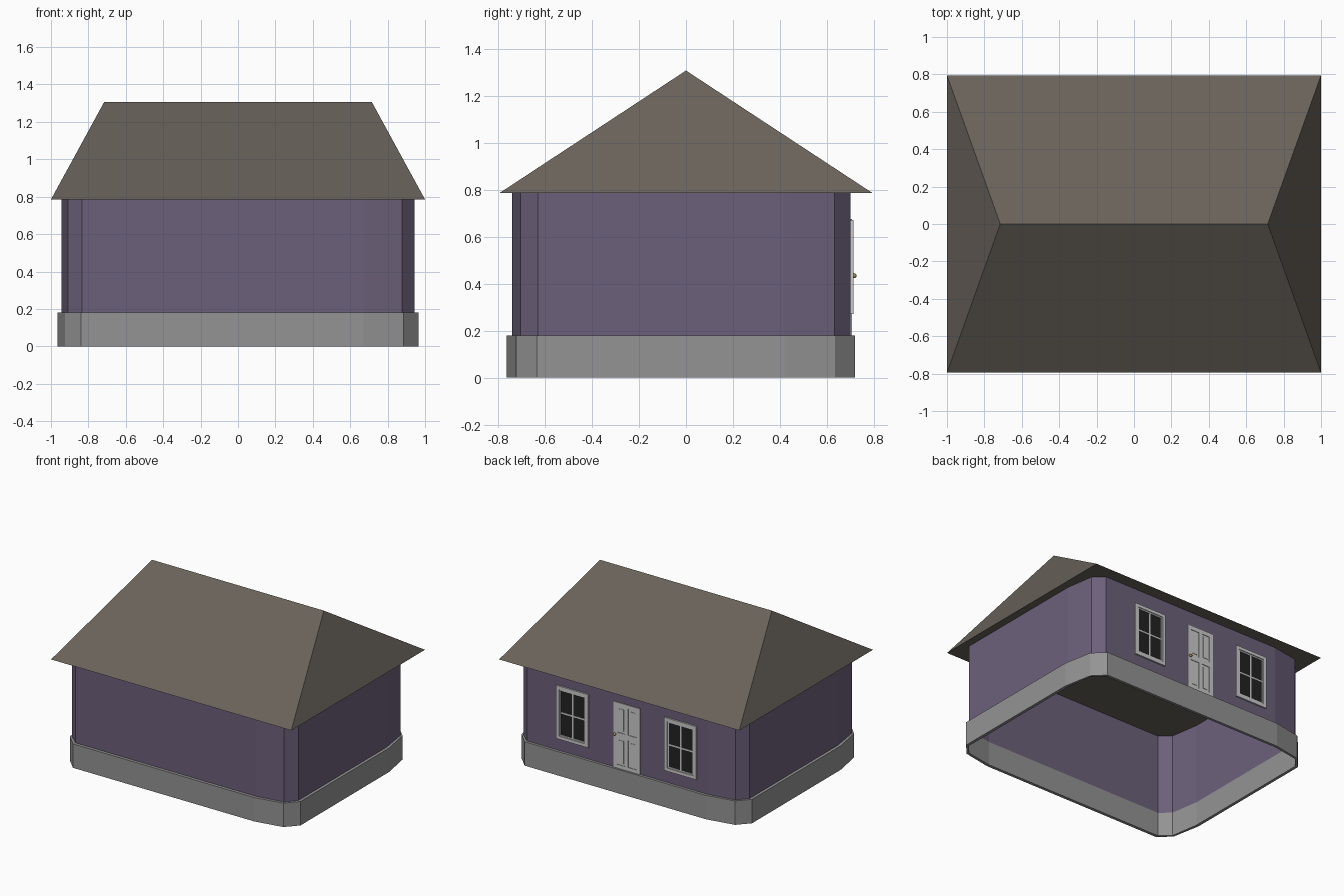
import bpy, bmesh
from mathutils import Vector

if "Cube" in bpy.data.objects:
    bpy.data.objects.remove(bpy.data.objects["Cube"])


def material(name, rgb):
    m = bpy.data.materials.new(name)
    m.diffuse_color = (*rgb, 1)
    m.use_nodes = True
    m.node_tree.nodes["Principled BSDF"].inputs["Base Color"].default_value = m.diffuse_color
    return m


WALL = material("violet_paint", (0.15, 0.118, 0.197))
ROOF = material("brown_shingle", (0.14, 0.122, 0.102))
STONE = material("stone", (0.295, 0.295, 0.295))
TRIM = material("pale_trim", (0.72, 0.72, 0.72))
GLASS = material("dark_glass", (0.016, 0.016, 0.016))
BRASS = material("brass", (0.35, 0.27, 0.06))


def finish(bm, name, mat=None):
    bmesh.ops.recalc_face_normals(bm, faces=bm.faces)
    me = bpy.data.meshes.new(name)
    bm.to_mesh(me)
    bm.free()
    ob = bpy.data.objects.new(name, me)
    bpy.context.collection.objects.link(ob)
    if mat:
        me.materials.append(mat)
    return ob


def add_box(bm, x0, x1, y0, y1, z0, z1):
    vs = bmesh.ops.create_cube(bm, size=1)["verts"]
    for v in vs:
        v.co = Vector(((x0 + x1) / 2 + v.co.x * (x1 - x0),
                       (y0 + y1) / 2 + v.co.y * (y1 - y0),
                       (z0 + z1) / 2 + v.co.z * (z1 - z0)))


def add_frame(bm, x0, x1, z0, z1, w, y0, y1):
    add_box(bm, x0, x0 + w, y0, y1, z0, z1)
    add_box(bm, x1 - w, x1, y0, y1, z0, z1)
    add_box(bm, x0 + w, x1 - w, y0, y1, z0, z0 + w)
    add_box(bm, x0 + w, x1 - w, y0, y1, z1 - w, z1)


def outline(half):
    # Half of the footprint, repeated by a half turn about its centre
    cy = half[0][1] + half[-1][1]
    return half + [(-x, cy - y) for x, y in half]


def add_strip(bm, a, b):
    n = len(a)
    for i in range(n):
        j = (i + 1) % n
        bm.faces.new((a[i], a[j], b[j], b[i]))


def ring(bm, pts, z):
    return [bm.verts.new((x, y, z)) for x, y in pts]


wall_pts = outline([(.67, -.74), (.878, -.705), (.943, -.63),
                    (.943, .42), (.91, .633), (.835, .70)])
base_pts = outline([(.67, -.763), (.885, -.723), (.965, -.635),
                    (.965, .42), (.925, .635), (.84, .72)])
EAVE, BASE, BACK = 0.785, 0.18, 0.70

# Walls: open shell
bm = bmesh.new()
add_strip(bm, ring(bm, wall_pts, BASE), ring(bm, wall_pts, EAVE))
finish(bm, "walls", WALL)

# Foundation: hollow band around the wall line
bm = bmesh.new()
loops = [ring(bm, p, z) for p, z in ((base_pts, 0), (base_pts, BASE),
                                     (wall_pts, BASE), (wall_pts, 0))]
for i in range(4):
    add_strip(bm, loops[i], loops[(i + 1) % 4])
finish(bm, "foundation", STONE)

# Hip roof with flat underside
bm = bmesh.new()
e = ring(bm, [(-1, -.795), (1, -.795), (1, .795), (-1, .795)], EAVE)
r = ring(bm, [(-.715, 0), (.715, 0)], 1.307)
for f in ((e[3], e[2], e[1], e[0]), (e[0], e[1], r[1], r[0]),
          (e[2], e[3], r[0], r[1]), (e[1], e[2], r[1]), (e[3], e[0], r[0])):
    bm.faces.new(f)
finish(bm, "roof", ROOF)

# Windows on the back wall: casing, sash, cross bars and glass
for side, cx in (("left", -.45), ("right", .45)):
    x0, x1, z0, z1 = cx - .133, cx + .133, .27, .67
    bm = bmesh.new()
    add_frame(bm, x0, x1, z0, z1, .024, BACK - .01, BACK + .012)
    add_frame(bm, x0 + .024, x1 - .024, z0 + .024, z1 - .024, .01,
              BACK - .01, BACK + .006)
    add_box(bm, cx - .006, cx + .006, BACK - .01, BACK + .005, z0 + .034, z1 - .034)
    add_box(bm, x0 + .034, x1 - .034, BACK - .01, BACK + .005, .464, .476)
    finish(bm, "window_frame_" + side, TRIM)
    bm = bmesh.new()
    add_box(bm, x0 + .02, x1 - .02, BACK - .008, BACK + .002, z0 + .02, z1 - .02)
    finish(bm, "window_glass_" + side, GLASS)

# Door: thin slab with raised stiles and rails around four panels
bm = bmesh.new()
add_box(bm, -.11, .11, BACK - .01, BACK + .002, BASE, .675)
add_frame(bm, -.11, .11, BASE, .675, .028, BACK + .002, BACK + .006)
add_box(bm, -.012, .012, BACK + .002, BACK + .006, BASE + .028, .647)
for s in (-1, 1):
    add_box(bm, *sorted((s * .012, s * .082)), BACK + .002, BACK + .006, .41, .45)
    for z0, z1 in ((.225, .393), (.467, .63)):
        add_box(bm, *sorted((s * .026, s * .068)), BACK + .002, BACK + .005, z0, z1)
finish(bm, "door", TRIM)

# Door knob
bm = bmesh.new()
bmesh.ops.create_uvsphere(bm, u_segments=12, v_segments=8, radius=.011)
bmesh.ops.translate(bm, verts=bm.verts, vec=(.094, BACK + .015, .434))
knob = finish(bm, "door_knob", BRASS)
for p in knob.data.polygons:
    p.use_smooth = True
